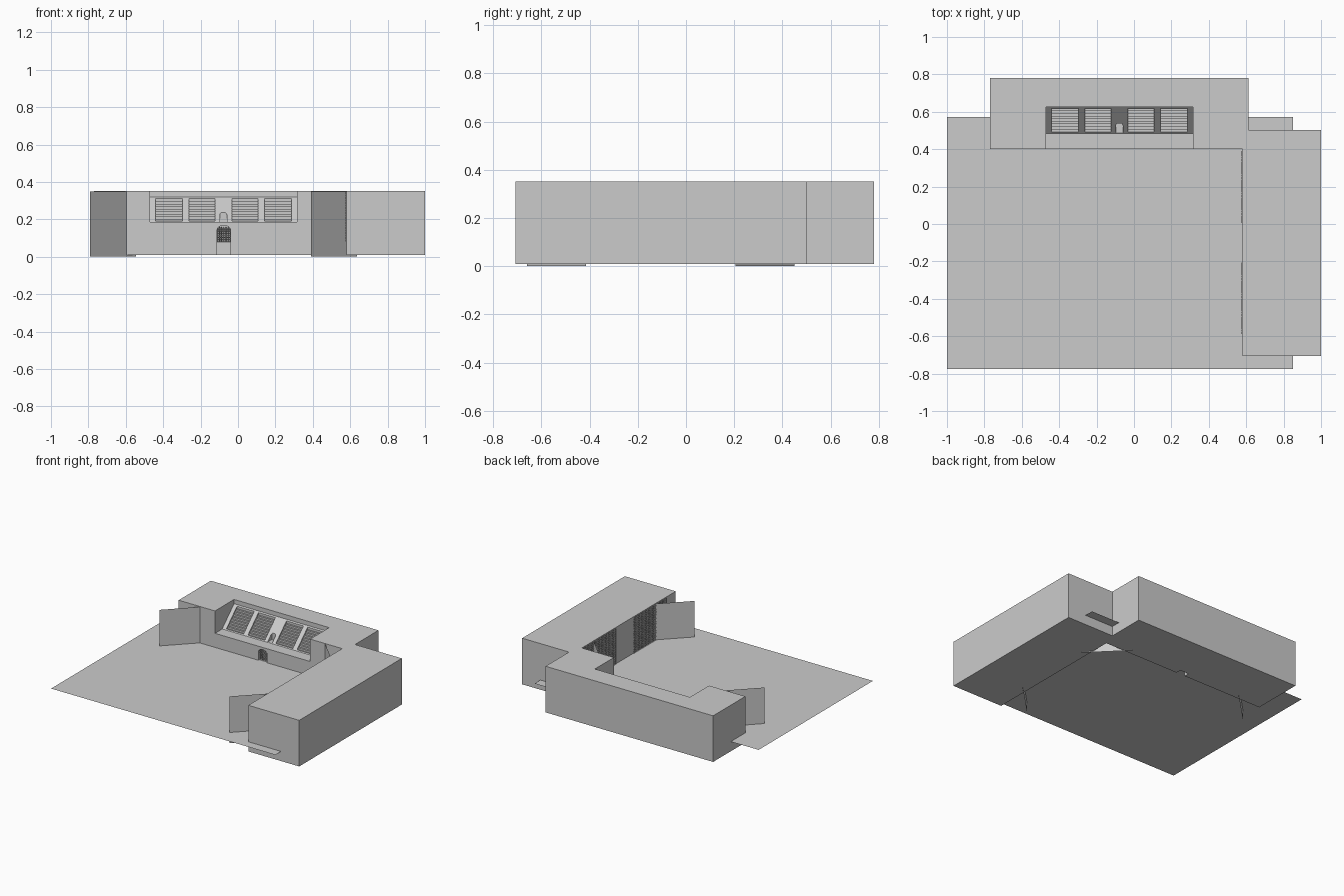
import bpy, bmesh, math
from mathutils import Matrix, Vector

if "Cube" in bpy.data.objects:
    bpy.data.objects.remove(bpy.data.objects["Cube"])


def new_object(name, bm):
    bmesh.ops.recalc_face_normals(bm, faces=bm.faces)
    mesh = bpy.data.meshes.new(name)
    bm.to_mesh(mesh)
    bm.free()
    ob = bpy.data.objects.new(name, mesh)
    bpy.context.collection.objects.link(ob)
    return ob


def prism(name, points, direction):
    """Extrude a closed planar outline of 3D points along a direction."""
    bm = bmesh.new()
    face = bm.faces.new([bm.verts.new(p) for p in points])
    out = bmesh.ops.extrude_face_region(bm, geom=[face], use_keep_orig=True)
    verts = [v for v in out["geom"] if isinstance(v, bmesh.types.BMVert)]
    bmesh.ops.translate(bm, verts=verts, vec=direction)
    return new_object(name, bm)


def box(name, x0, x1, y0, y1, z0, z1):
    return prism(name, [(x0, y0, z0), (x1, y0, z0), (x1, y1, z0), (x0, y1, z0)], (0, 0, z1 - z0))


def arch(x0, x1, z0, z1, y, flat=0.7, n=8):
    """Outline of a round-topped door in the plane y."""
    cx, r = (x0 + x1) / 2, (x1 - x0) / 2
    pts = [(x0, y, z0), (x1, y, z0)]
    for i in range(n + 1):
        a = math.pi * i / n
        pts.append((cx + r * math.cos(a), y, z1 - r * flat + r * flat * math.sin(a)))
    return pts


def cut(target, cutter):
    mod = target.modifiers.new("cut", "BOOLEAN")
    mod.operation = "DIFFERENCE"
    mod.solver = "EXACT"
    mod.object = cutter
    cutter.hide_render = True
    cutter.hide_viewport = True


def sheet(name, p0, p1, z0, z1):
    """Upright thin panel between two ground points."""
    bm = bmesh.new()
    bm.faces.new([bm.verts.new(p) for p in
                  ((*p0, z0), (*p1, z0), (*p1, z1), (*p0, z1))])
    return new_object(name, bm)


def lattice(name, origin, u, v, nu, nv, thick):
    """Grid of bars spanned by vectors u and v."""
    bm = bmesh.new()
    o, u, v = Vector(origin), Vector(u), Vector(v)
    g = [[bm.verts.new(o + u * i / nu + v * j / nv) for j in range(nv + 1)] for i in range(nu + 1)]
    for i in range(nu):
        for j in range(nv):
            bm.faces.new((g[i][j], g[i + 1][j], g[i + 1][j + 1], g[i][j + 1]))
    ob = new_object(name, bm)
    mod = ob.modifiers.new("bars", "WIREFRAME")
    mod.thickness = thick
    mod.offset = 0
    return ob


BASE, TOP, FLOOR = 0.008, 0.352, 0.08

# Arena floor
bm = bmesh.new()
bm.faces.new([bm.verts.new(p) for p in
              ((-1, -0.775, FLOOR), (0.85, -0.775, FLOOR), (0.85, 0.572, FLOOR), (-1, 0.572, FLOOR))])
new_object("arena_floor", bm)

# Two wings
box("right_wing", 0.58, 1.0, -0.707, 0.503, BASE, TOP)
back = box("back_wing", -0.77, 0.613, 0.4, 0.78, BASE, TOP)

# Recess of the grandstand: walkway, slope and back wall
y0, z0, y1, z1 = 0.485, 0.185, 0.625, 0.32
profile = [(0.38, z0), (y0, z0), (y1, z1), (y1, 0.42), (0.38, 0.42)]
cut(back, prism("stand_cutter", [(-0.47, y, z) for y, z in profile], (0.785, 0, 0)))

# Stepped seat rows, sunk between the sloping aisles
rows = 9
dy, dz = (y1 - y0 - 0.015) / rows, (z1 - z0 - 0.0145) / rows
steps = []
for i in range(rows):
    y, z = y0 + 0.007 + i * dy, z0 + 0.0025 + i * dz
    steps += [(y, z), (y + dy, z)]
steps += [(steps[-1][0], 0.345), (steps[0][0], 0.345)]
for i, (a, b) in enumerate(((-0.44, -0.298), (-0.263, -0.123), (-0.032, 0.108), (0.143, 0.285))):
    cut(back, prism(f"seat_cutter_{i}", [(a, y, z) for y, z in steps], (b - a, 0, 0)))

# Arched exit in the stand and gateway below it
cut(back, prism("exit_cutter", arch(-0.097, -0.06, z0 + 0.001, 0.238, 0.47), (0, 0.068, 0)))
cut(back, prism("gate_cutter", arch(-0.112, -0.04, -0.05, 0.168, 0.38), (0, 0.06, 0)))
lattice("gate_grille", (-0.111, 0.412, FLOOR), (0.07, 0, 0), (0, 0, 0.08), 6, 7, 0.004)

# Fences along the inner face of the right wing
for i, y in enumerate((-0.59, 0.005)):
    lattice(f"side_fence_{i}", (0.577, y, FLOOR), (0, 0.385, 0), (0, 0, 0.268), 28, 20, 0.003)

# Diagonal wall panels at the arena corners
for name, p0, p1 in (("corner_panel", (0.39, 0.45), (0.635, 0.205)),
                     ("left_panel", (-0.79, 0.205), (-0.545, 0.45)),
                     ("front_panel", (0.39, -0.66), (0.635, -0.415))):
    sheet(name, p0, p1, 0.0, 0.349)
